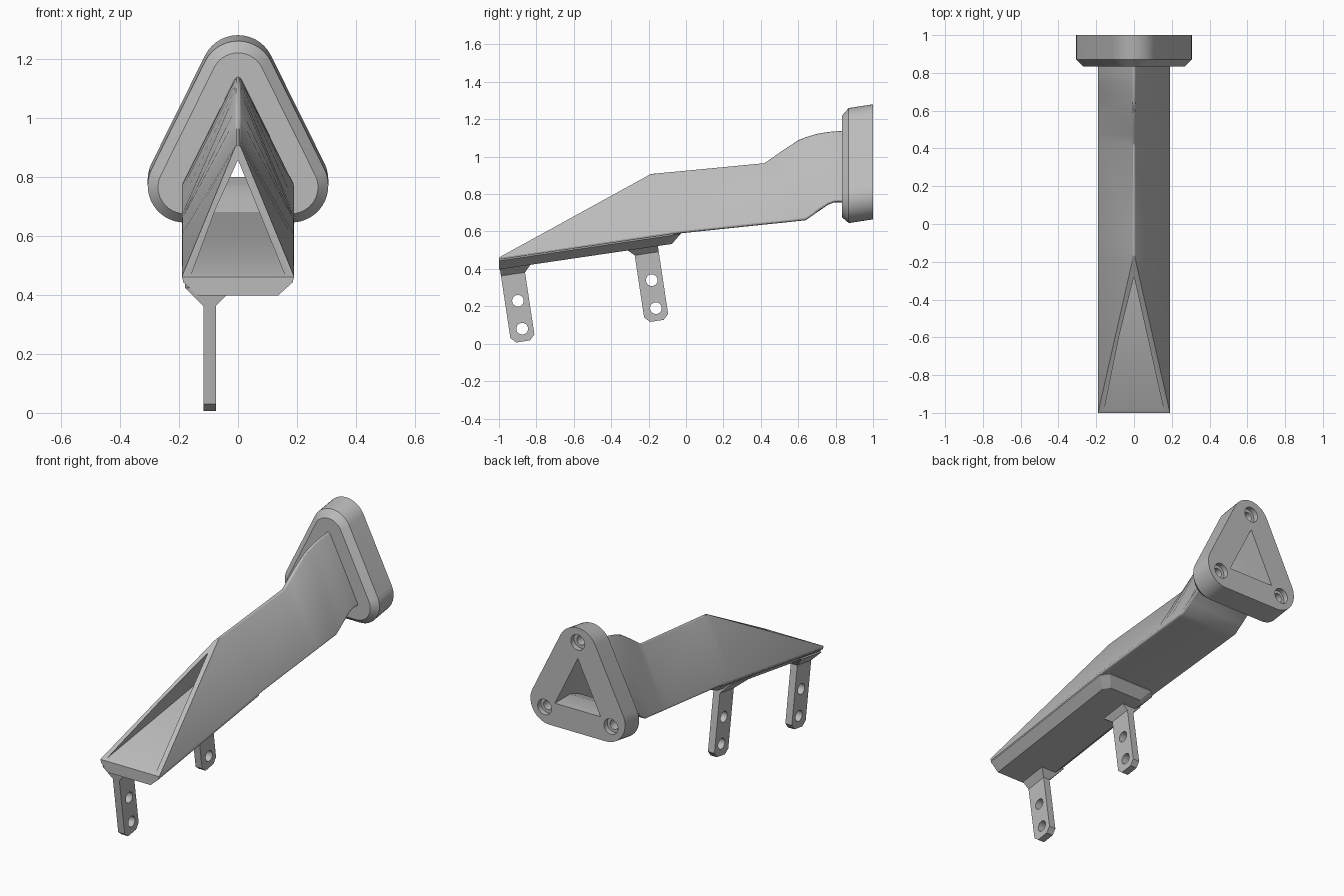
import bpy
import bmesh
from math import pi, sin, cos, atan2
from mathutils import Vector, Matrix

cube = bpy.data.objects.get("Cube")
if cube:
    bpy.data.objects.remove(cube)

grey = bpy.data.materials.new("plain_grey")
grey.use_nodes = True
colour = (0.5, 0.5, 0.5, 1)
grey.diffuse_color = colour
grey.node_tree.nodes["Principled BSDF"].inputs["Base Color"].default_value = colour


def finish(name, bm):
    bmesh.ops.recalc_face_normals(bm, faces=bm.faces)
    mesh = bpy.data.meshes.new(name)
    bm.to_mesh(mesh)
    bm.free()
    ob = bpy.data.objects.new(name, mesh)
    mesh.materials.append(grey)
    bpy.context.collection.objects.link(ob)
    return ob


def loft(rings):
    """Closed solid through rings with equal point counts."""
    bm = bmesh.new()
    loops = [[bm.verts.new(p) for p in ring] for ring in rings]
    for a, b in zip(loops, loops[1:]):
        for i in range(len(a)):
            j = (i + 1) % len(a)
            bm.faces.new((a[i], a[j], b[j], b[i]))
    bm.faces.new(loops[0][::-1])
    bm.faces.new(loops[-1])
    return bm


def triangle(y, half, low, high, r, steps):
    """Upright triangle whose corner centres are offset outward by r."""
    tilt = atan2(half, high - low)
    corners = [(half, low, -pi / 2, tilt), (0, high, tilt, pi - tilt),
               (-half, low, pi - tilt, 1.5 * pi)]
    ring = []
    for x, z, a, b in corners:
        for i in range(steps + 1):
            t = a + (b - a) * i / steps
            ring.append(Vector((x + r * cos(t), y, z + r * sin(t))))
    return ring


def cylinder(name, radius, length, matrix):
    bm = bmesh.new()
    bmesh.ops.create_cone(bm, cap_ends=True, segments=32, radius1=radius,
                          radius2=radius, depth=length, matrix=matrix)
    return finish(name, bm)


def cut(ob, cutters, keep=False):
    bpy.context.view_layer.objects.active = ob
    for c in cutters:
        c.hide_render = True
        mod = ob.modifiers.new("cut", "BOOLEAN")
        mod.operation, mod.solver, mod.object = "DIFFERENCE", "EXACT", c
        bpy.ops.object.modifier_apply(modifier=mod.name)
        if not keep:
            bpy.data.objects.remove(c)


def smooth(ob, angle=0.5):
    bpy.ops.object.select_all(action="DESELECT")
    ob.select_set(True)
    bpy.context.view_layer.objects.active = ob
    bpy.ops.object.shade_smooth_by_angle(angle=angle)


# Duct stations: distance, floor height, ridge height
stations = [(-1, .447, .82), (-.16, .571, .91), (-.03, .59, .922), (.42, .637, .965),
            (.47, .642, 1.0), (.52, .647, 1.035), (.6, .656, 1.087), (.64, .66, 1.104),
            (.7, .702, 1.122), (.76, .743, 1.132), (.79, .755, 1.135), (.86, .757, 1.14)]
R, HALF, WALL = .012, .19, .02
bm = loft([triangle(y, HALF - R, a + R, b - R, R, 4) for y, a, b in stations])

# Slanted mouth
back = Vector((0, .81, .445)).normalized()
res = bmesh.ops.bisect_plane(bm, geom=bm.verts[:] + bm.edges[:] + bm.faces[:],
                             plane_co=(0, -1, .461), plane_no=(0, -back.z, back.y),
                             clear_outer=True)
edges = [e for e in res["geom_cut"] if isinstance(e, bmesh.types.BMEdge)]
bmesh.ops.contextual_create(bm, geom=edges)
duct = finish("duct", bm)

# Passage through the duct and the flange
inner = [triangle(y, .158, a + WALL, b - 2 * WALL, 0, 1) for y, a, b in stations[:-1]]
inner += [triangle(y, .148, .80, 1.10, 0, 1) for y in (.86, 1.05)]
rings = [[r[0], r[2], r[4]] for r in inner]
passage = finish("passage_cutter", loft(rings))

# Flange with chamfered front edge and a slight upward lean
flange = finish("flange", loft([
    triangle(y, .181, .79 + dz, 1.155 + dz, r, 14)
    for y, dz, r in ((.835, -.025, .09), (.87, -.02, .125), (1, 0, .125))]))
cut(duct, [passage], keep=True)
cut(flange, [passage])

# Counterbored screw holes
turn = Matrix.Rotation(pi / 2, 4, "X")
for x, z in ((0, 1.195), (-.215, .76), (.215, .76)):
    cut(flange, [cylinder("bore", r, 2 * d, Matrix.Translation((x, 1, z)) @ turn)
                 for r, d in ((.045, .03), (.027, .1))])
smooth(duct)
smooth(flange)


# Chamfered base plate under the mouth
def floor(y):
    return .447 + .1474 * (y + 1)


def plate_ring(half, end, corner, drop):
    pts = [(-half, -1), (half, -1), (half, end - corner), (half - corner, end),
           (corner - half, end), (-half, end - corner)]
    return [(x, y, floor(y) - drop) for x, y in pts]


base = finish("base_plate", loft([plate_ring(.135, -.075, .03, .05),
                                  plate_ring(.186, -.03, .04, .004),
                                  plate_ring(.186, -.03, .04, -.006)]))

# Legs with flared roots, square to the base plate
LEFT, RIGHT, W, LEN, C = -.117, -.075, .065, .364, .028
lean = Matrix.Rotation(.15, 4, "X")
outline = [(-W, .01), (-W, C - LEN), (C - W, -LEN), (W - C, -LEN), (W, C - LEN), (W, .01)]


def box_ring(x0, x1, u0, u1, w):
    return [(x0, u0, w), (x1, u0, w), (x1, u1, w), (x0, u1, w)]


for name, y, z, front, rear in (("front", -.925, .372, 0, .06), ("rear", -.21, .482, .065, 0)):
    place = Matrix.Translation((0, y, z)) @ lean
    leg = finish(name + "_leg", loft([[(x, u, w) for u, w in outline] for x in (LEFT, RIGHT)]))
    root = finish(name + "_leg_root", loft([
        box_ring(LEFT, RIGHT, -W, W, 0),
        box_ring(LEFT - .062, RIGHT + .062, -W - front, W + rear, .062)]))
    across = Matrix.Rotation(pi / 2, 4, "Y")
    cut(leg, [cylinder("hole", .031, .2, Matrix.Translation((-.1, .005, w)) @ across)
              for w in (-.145, -.296)])
    for ob in (leg, root):
        ob.data.transform(place)
    smooth(leg)
